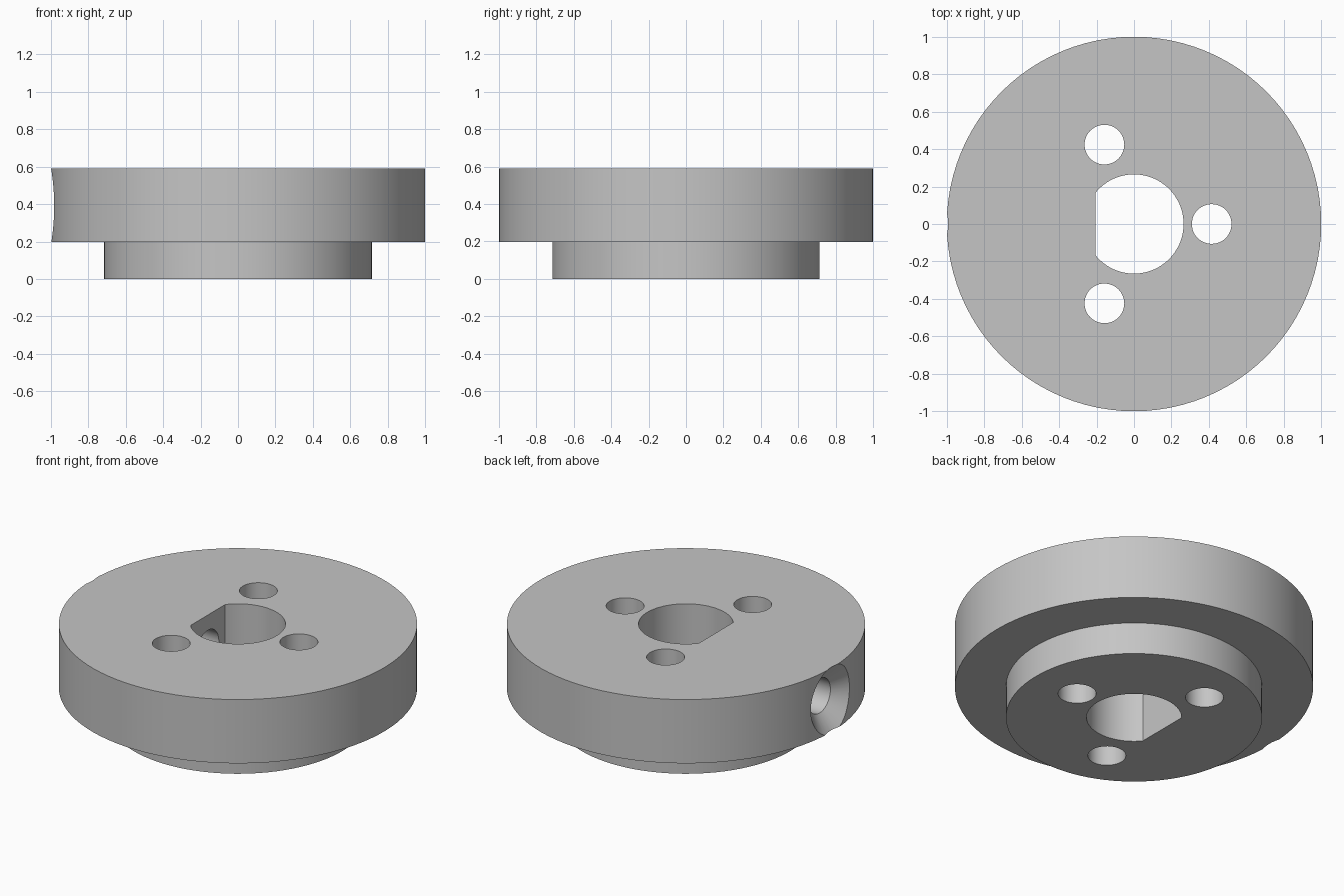
import bpy, bmesh, math
from mathutils import Matrix

SEGMENTS = 96

cube = bpy.data.objects.get("Cube")
if cube:
    bpy.data.objects.remove(cube, do_unlink=True)

grey = bpy.data.materials.new("plain grey")
grey.use_nodes = True
colour = (0.56, 0.56, 0.56, 1)
grey.diffuse_color = colour
grey.node_tree.nodes["Principled BSDF"].inputs["Base Color"].default_value = colour


def finish(name, bm):
    bmesh.ops.recalc_face_normals(bm, faces=bm.faces)
    mesh = bpy.data.meshes.new(name)
    bm.to_mesh(mesh)
    bm.free()
    mesh.materials.append(grey)
    obj = bpy.data.objects.new(name, mesh)
    bpy.context.collection.objects.link(obj)
    return obj


def lathe(name, profile, segments, matrix=Matrix()):
    """Closed solid of revolution about local z from (radius, height) pairs."""
    bm = bmesh.new()
    rings = []
    for r, z in profile:
        angles = [math.tau * i / segments for i in range(segments)]
        rings.append([bm.verts.new((r * math.cos(a), r * math.sin(a), z)) for a in angles])
    for low, high in zip(rings, rings[1:]):
        for i in range(segments):
            j = (i + 1) % segments
            bm.faces.new((low[i], low[j], high[j], high[i]))
    bm.faces.new(rings[0])
    bm.faces.new(rings[-1])
    bm.transform(matrix)
    return finish(name, bm)


def d_prism(name, radius, flat_x, z0, z1):
    """Round bar with one flat side facing -x."""
    bm = bmesh.new()
    end = math.acos(flat_x / radius)
    steps = 64
    angles = [-end + 2 * end * i / steps for i in range(steps + 1)]
    base = bm.faces.new([bm.verts.new((radius * math.cos(a), radius * math.sin(a), z0))
                         for a in angles])
    top = bmesh.ops.extrude_face_region(bm, geom=[base])["geom"]
    bmesh.ops.translate(bm, vec=(0, 0, z1 - z0),
                        verts=[v for v in top if isinstance(v, bmesh.types.BMVert)])
    return finish(name, bm)


# Wide disc with the narrower boss below it
hub = lathe("flanged_hub", [(0.715, 0), (0.715, 0.197), (1, 0.197), (1, 0.59)], SEGMENTS)

# D-shaped shaft bore
cutters = [d_prism("shaft_bore_cutter", 0.265, -0.205, -0.1, 0.7)]

# Three bolt holes
for x, y in ((0.415, 0), (-0.158, 0.424), (-0.158, -0.424)):
    cutters.append(lathe("bolt_hole_cutter", [(0.106, -0.1), (0.106, 0.7)], 48,
                         Matrix.Translation((x, y, 0))))

# Countersunk set screw hole running from the bore out through the -x side
sideways = Matrix.Translation((0, 0, 0.39)) @ Matrix.Rotation(-math.pi / 2, 4, "Y")
cutters.append(lathe("set_screw_hole_cutter",
                     [(0.106, 0.1), (0.106, 0.91), (0.266, 1.05)], 48, sideways))

# Cut the holes, then drop the cutters
for cutter in cutters:
    mod = hub.modifiers.new(cutter.name, "BOOLEAN")
    mod.operation = "DIFFERENCE"
    mod.solver = "EXACT"
    mod.object = cutter
    cutter.hide_render = True
bpy.context.view_layer.update()
cut = bpy.data.meshes.new_from_object(hub.evaluated_get(bpy.context.evaluated_depsgraph_get()))
hub.modifiers.clear()
hub.data = cut
hub.data.name = "flanged_hub"
for cutter in cutters:
    bpy.data.objects.remove(cutter, do_unlink=True)

bpy.ops.object.select_all(action="DESELECT")
hub.select_set(True)
bpy.context.view_layer.objects.active = hub
bpy.ops.object.shade_smooth_by_angle(angle=math.radians(25))
